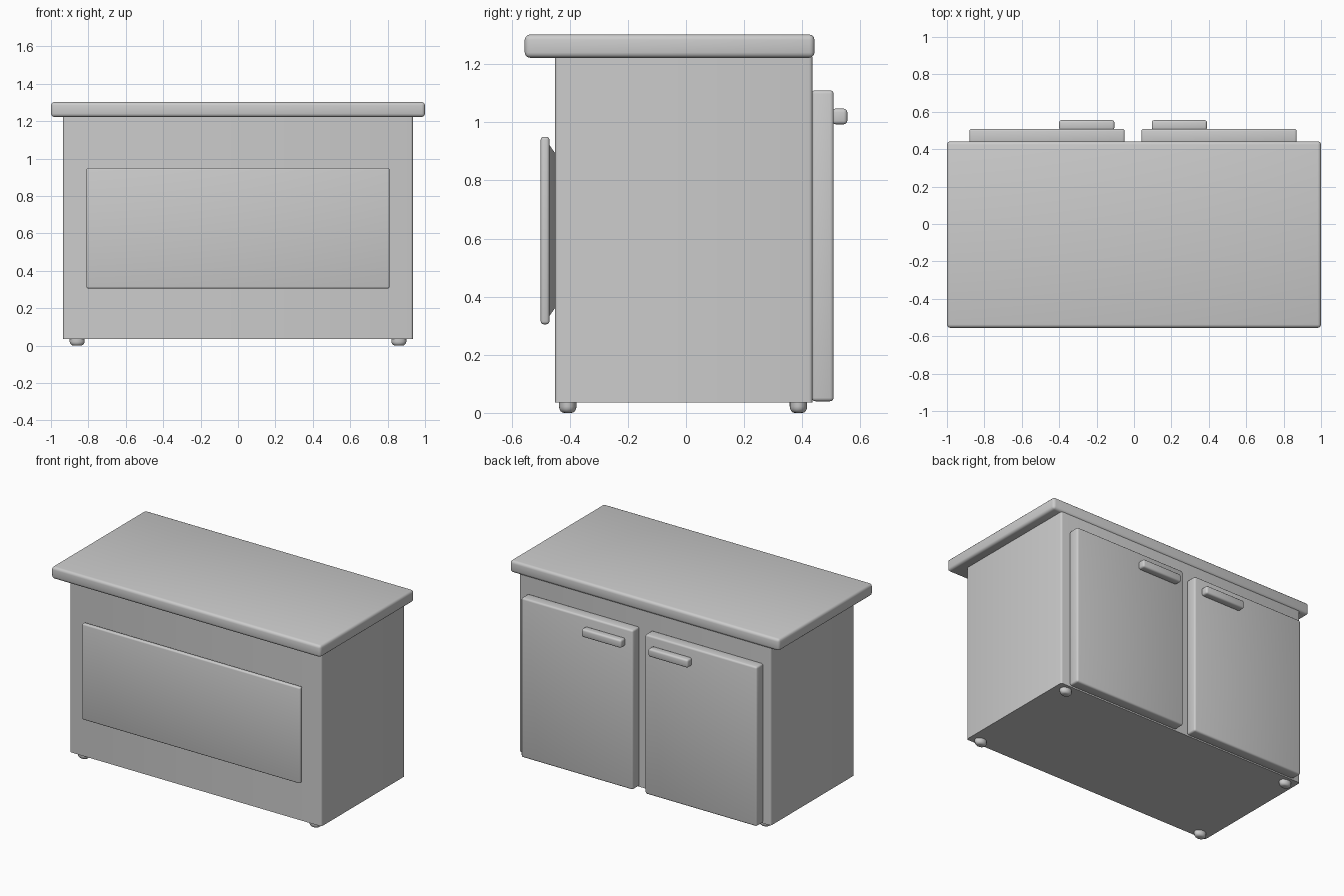
import bpy
import bmesh
import math

cube = bpy.data.objects.get("Cube")
if cube:
    bpy.data.objects.remove(cube, do_unlink=True)

grey = bpy.data.materials.new("plain_grey")
grey.use_nodes = True
GREY = (0.6, 0.6, 0.6, 1)
grey.diffuse_color = GREY
grey.node_tree.nodes["Principled BSDF"].inputs["Base Color"].default_value = GREY


def finish(name, bm):
    """Turn a bmesh into a smooth-shaded object with crisp edges."""
    bmesh.ops.recalc_face_normals(bm, faces=bm.faces)
    mesh = bpy.data.meshes.new(name)
    bm.to_mesh(mesh)
    bm.free()
    mesh.materials.append(grey)
    obj = bpy.data.objects.new(name, mesh)
    bpy.context.collection.objects.link(obj)
    bpy.ops.object.select_all(action="DESELECT")
    obj.select_set(True)
    bpy.context.view_layer.objects.active = obj
    bpy.ops.object.shade_smooth_by_angle(angle=math.radians(40))
    return obj


def box(name, x, y, z, bevel, pick=lambda e: True, taper=None):
    """Box from (min, max) ranges, rounding the edges chosen by pick."""
    bm = bmesh.new()
    bmesh.ops.create_cube(bm, size=1)
    for v in bm.verts:
        for i, (lo, hi) in enumerate((x, y, z)):
            v.co[i] = lo if v.co[i] < 0 else hi
    if taper:
        # Pull the rear face inwards
        for v in bm.verts:
            if v.co.y == max(u.co.y for u in bm.verts):
                v.co.x -= math.copysign(taper, v.co.x)
                v.co.z += taper if v.co.z < sum(z) / 2 else -taper
    edges = [e for e in bm.edges if pick(e)]
    if bevel:
        bmesh.ops.bevel(bm, geom=edges, offset=bevel, segments=3,
                        profile=0.5, affect="EDGES", clamp_overlap=True)
    return finish(name, bm)


def upright(e):
    return abs(e.verts[0].co.z - e.verts[1].co.z) > 0.1


# Cabinet body and worktop
box("cabinet_body", (-0.935, 0.935), (-0.45, 0.435), (0.035, 1.225), 0.012, upright)
box("worktop", (-1, 1), (-0.555, 0.442), (1.222, 1.302), 0.018)

# Raised front panel on a tapered backing
box("front_panel", (-0.81, 0.81), (-0.5, -0.47), (0.305, 0.95), 0.01)
box("front_panel_backing", (-0.785, 0.785), (-0.472, -0.448), (0.33, 0.925), 0, taper=0.035)

# Rear doors with bar handles
for side, s in (("left", 1), ("right", -1)):
    shift = -0.005
    door = sorted((s * 0.045 + shift, s * 0.875 + shift))
    grip = sorted((s * 0.1 + shift, s * 0.395 + shift))
    box(side + "_door", door, (0.433, 0.508), (0.04, 1.11), 0.012)
    box(side + "_handle", grip, (0.503, 0.555), (0.993, 1.047), 0.012)

# Rounded feet
for side, x in (("left", 0.86), ("right", -0.86)):
    for end, y in (("front", -0.407), ("back", 0.387)):
        bm = bmesh.new()
        bmesh.ops.create_cone(bm, cap_ends=True, segments=24,
                              radius1=0.04, radius2=0.04, depth=0.04)
        rim = [e for e in bm.edges if all(v.co.z < 0 for v in e.verts)]
        bmesh.ops.bevel(bm, geom=rim, offset=0.022, segments=4,
                        profile=0.5, affect="EDGES")
        for v in bm.verts:
            v.co = (x + v.co.x, y + v.co.y * 0.75, v.co.z + 0.02)
        finish(f"{end}_{side}_foot", bm)
